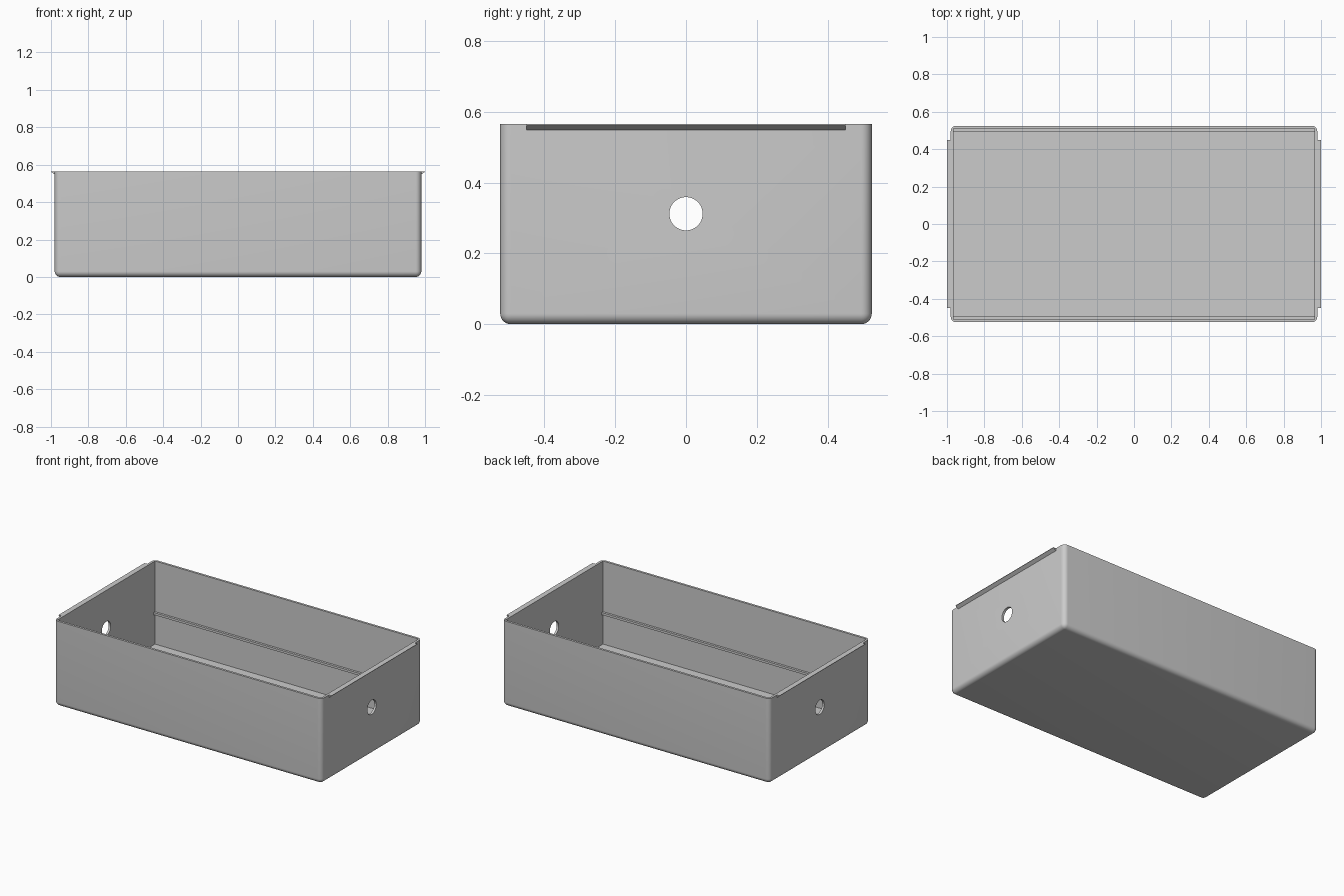
import bpy, bmesh, math
from mathutils import Matrix, Vector

cube = bpy.data.objects.get("Cube")
if cube:
    bpy.data.objects.remove(cube, do_unlink=True)

HX, HY, H = 0.98, 0.525, 0.565   # outer half sizes and height
WALL, RADIUS = 0.015, 0.03

grey = bpy.data.materials.new("plain grey")
grey.use_nodes = True
colour = (0.6, 0.6, 0.6, 1)
grey.diffuse_color = colour
grey.node_tree.nodes["Principled BSDF"].inputs["Base Color"].default_value = colour


def finish(name, bm):
    bmesh.ops.recalc_face_normals(bm, faces=bm.faces)
    mesh = bpy.data.meshes.new(name)
    bm.to_mesh(mesh)
    bm.free()
    mesh.materials.append(grey)
    obj = bpy.data.objects.new(name, mesh)
    bpy.context.collection.objects.link(obj)
    return obj


def box_bm(low, high):
    bm = bmesh.new()
    low, high = Vector(low), Vector(high)
    bmesh.ops.create_cube(bm, size=1)
    bmesh.ops.scale(bm, vec=high - low, verts=bm.verts)
    bmesh.ops.translate(bm, vec=(low + high) / 2, verts=bm.verts)
    return bm


def cut(target, cutter):
    cutter.hide_render = True
    mod = target.modifiers.new("cut", 'BOOLEAN')
    mod.operation, mod.solver, mod.object = 'DIFFERENCE', 'EXACT', cutter
    bpy.ops.object.select_all(action='DESELECT')
    bpy.context.view_layer.objects.active = target
    target.select_set(True)
    bpy.ops.object.modifier_apply(modifier=mod.name)
    bpy.data.objects.remove(cutter, do_unlink=True)


# Tray shell: every edge rounded except those of the open rim
bm = box_bm((-HX, -HY, 0), (HX, HY, H))
soft = [e for e in bm.edges if min(v.co.z for v in e.verts) < 0.01]
bmesh.ops.bevel(bm, geom=soft, offset=RADIUS, segments=8, profile=0.5, affect='EDGES')
tray = finish("tray", bm)

# Square-cornered cavity
cut(tray, finish("cavity_cutter", box_bm((WALL - HX, WALL - HY, WALL),
                                         (HX - WALL, HY - WALL, H + 0.1))))

# Round cable hole through both end walls
bm = bmesh.new()
bmesh.ops.create_cone(bm, cap_ends=True, segments=48, radius1=0.047, radius2=0.047, depth=3,
                      matrix=Matrix.Translation((0, 0, 0.312)) @ Matrix.Rotation(math.pi / 2, 4, 'Y'))
cut(tray, finish("hole_cutter", bm))
bpy.ops.object.shade_smooth_by_angle(angle=math.radians(30))

for side, word in ((1, "left"), (-1, "right")):
    # Wedge lip along the top of the end wall
    bm = bmesh.new()
    profile = [(HX - 0.005, H), (1.0, H), (1.0, H - 0.003), (HX, H - 0.017), (HX - 0.005, H - 0.017)]
    face = bm.faces.new([bm.verts.new((side * x, -0.45, z)) for x, z in profile])
    ends = bmesh.ops.extrude_face_region(bm, geom=[face])["geom"]
    bmesh.ops.translate(bm, vec=(0, 0.9, 0), verts=[g for g in ends if isinstance(g, bmesh.types.BMVert)])
    finish(word + "_lip", bm)

for side, word in ((-1, "front"), (1, "back")):
    # Support rail inside the long wall
    y = sorted((side * 0.495, side * (HY - WALL + 0.005)))
    finish(word + "_rail", box_bm((WALL - HX, y[0], 0.215), (HX - WALL, y[1], 0.23)))
